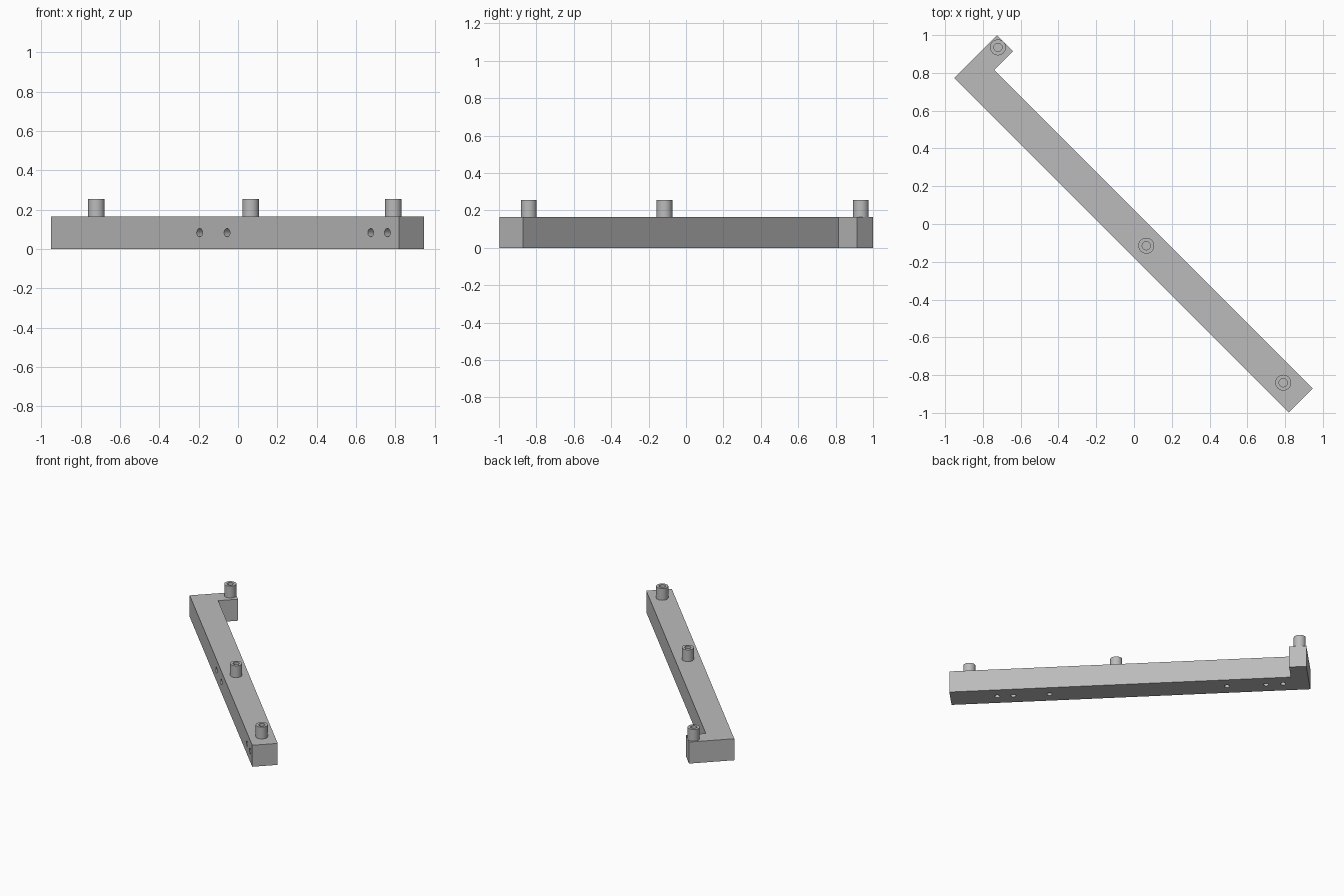
import bpy
import bmesh
from math import pi, sqrt
from mathutils import Matrix, Vector

cube = bpy.data.objects.get("Cube")
if cube:
    bpy.data.objects.remove(cube, do_unlink=True)

# Single grey material
grey = bpy.data.materials.new("plain grey")
grey.use_nodes = True
grey.diffuse_color = (0.5, 0.5, 0.5, 1)
grey.node_tree.nodes["Principled BSDF"].inputs["Base Color"].default_value = grey.diffuse_color

HEIGHT = 0.165
# Bar axes: ALONG runs down its length, ACROSS points to the inner side
ALONG = Vector((1, -1, 0)) / sqrt(2)
ACROSS = Vector((1, 1, 0)) / sqrt(2)
UP = Vector((0, 0, 1))
OUTER, MIDDLE, INNER = -0.126, -0.035, 0.054
TIP = 0.194


def place(u, v, z):
    return ALONG * u + ACROSS * v + UP * z


def make_object(name, bm):
    bmesh.ops.recalc_face_normals(bm, faces=bm.faces)
    mesh = bpy.data.meshes.new(name)
    bm.to_mesh(mesh)
    bm.free()
    mesh.materials.append(grey)
    obj = bpy.data.objects.new(name, mesh)
    bpy.context.collection.objects.link(obj)
    return obj


def smooth(obj):
    bpy.ops.object.select_all(action="DESELECT")
    obj.select_set(True)
    bpy.context.view_layer.objects.active = obj
    bpy.ops.object.shade_smooth_by_angle(angle=pi / 6)


# L-shaped bar extruded from its plan outline
outline = [(1.285, OUTER), (1.285, INNER), (-1.1, INNER),
           (-1.1, TIP), (-1.22, TIP), (-1.22, OUTER)]
bm = bmesh.new()
base = bm.faces.new([bm.verts.new(place(u, v, 0)) for u, v in outline])
top = bmesh.ops.extrude_face_region(bm, geom=[base])["geom"]
bmesh.ops.translate(bm, vec=UP * HEIGHT,
                    verts=[e for e in top if isinstance(e, bmesh.types.BMVert)])
bar = make_object("angled_bar", bm)

# Blind holes in the outer side and the underside
bm = bmesh.new()


def add_drill(center, axis, radius, depth):
    turn = UP.rotation_difference(axis).to_matrix().to_4x4()
    bmesh.ops.create_cone(bm, cap_ends=True, segments=32, radius1=radius,
                          radius2=radius, depth=2 * depth,
                          matrix=Matrix.Translation(center) @ turn)


for u in (-0.15, 0.047, 1.08, 1.2):
    add_drill(place(u, OUTER, 0.083), ACROSS, 0.021, 0.08)
for u in (0.958, 0.846, 0.594, -0.646, -0.919, -1.038):
    add_drill(place(u, MIDDLE, 0), UP, 0.018, 0.1)
drills = make_object("hole_cutter", bm)
drills.hide_render = True

cut = bar.modifiers.new("holes", "BOOLEAN")
cut.operation = "DIFFERENCE"
cut.solver = "EXACT"
cut.object = drills
bpy.context.view_layer.update()
bar.data = bpy.data.meshes.new_from_object(
    bar.evaluated_get(bpy.context.evaluated_depsgraph_get()))
bar.modifiers.clear()
bpy.data.objects.remove(drills, do_unlink=True)
smooth(bar)

# Hollow pegs turned from a half profile
profile = [(0, 0.005), (0.022, 0.005), (0.022, 0.09), (0.042, 0.09), (0.042, -0.005)]
pegs = {"corner_peg": (-0.72, 0.935), "middle_peg": (0.065, -0.115),
        "end_peg": (0.79, -0.84)}
for name, (x, y) in pegs.items():
    bm = bmesh.new()
    points = [bm.verts.new((r, 0, z)) for r, z in profile]
    edges = [bm.edges.new(pair) for pair in zip(points, points[1:])]
    bmesh.ops.spin(bm, geom=points + edges, cent=(0, 0, 0), axis=UP,
                   angle=2 * pi, steps=40)
    bmesh.ops.remove_doubles(bm, verts=bm.verts, dist=0.0005)
    bmesh.ops.holes_fill(bm, edges=[e for e in bm.edges if e.is_boundary], sides=0)
    peg = make_object(name, bm)
    peg.location = (x, y, HEIGHT)
    smooth(peg)
